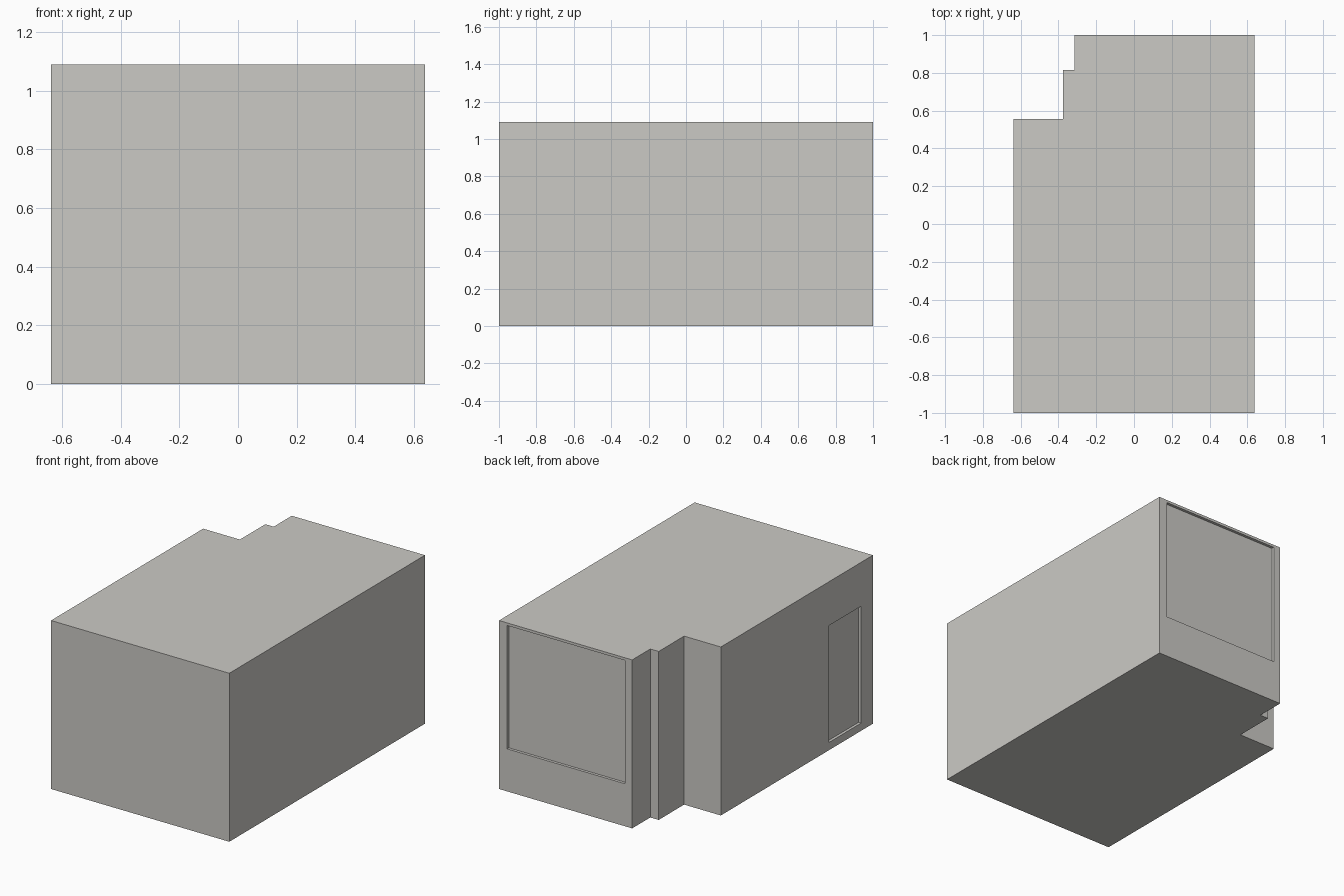
import bpy, bmesh
from mathutils import Vector

if "Cube" in bpy.data.objects:
    bpy.data.objects.remove(bpy.data.objects["Cube"])

HEIGHT = 1.09
WALL = 0.03      # wall thickness
SLAB = 0.004     # thin floor and ceiling
RECESS = 0.018   # how far the window and door sit back

plaster = bpy.data.materials.new("warm_grey_plaster")
plaster.diffuse_color = (0.60, 0.59, 0.56, 1)
plaster.use_nodes = True
plaster.node_tree.nodes["Principled BSDF"].inputs["Base Color"].default_value = plaster.diffuse_color

# Room footprint, counter-clockwise, with the stepped back left corner
FOOTPRINT = [(-0.638, -1), (0.638, -1), (0.638, 1), (-0.315, 1),
             (-0.315, 0.815), (-0.375, 0.815), (-0.375, 0.555), (-0.638, 0.555)]


def inset(points, d):
    """Move a right-angled outline inwards by d."""
    result = []
    for i, p in enumerate(points):
        p = Vector(p)
        a = (p - Vector(points[i - 1])).normalized()
        b = (Vector(points[(i + 1) % len(points)]) - p).normalized()
        result.append(p + d * Vector((-a.y - b.y, a.x + b.x)))
    return result


def prism(name, points, z0, z1):
    """Extrude an outline from z0 to z1."""
    bm = bmesh.new()
    face = bm.faces.new([bm.verts.new((p[0], p[1], z0)) for p in points])
    new = bmesh.ops.extrude_face_region(bm, geom=[face])["geom"]
    top = [v for v in new if isinstance(v, bmesh.types.BMVert)]
    bmesh.ops.translate(bm, verts=top, vec=(0, 0, z1 - z0))
    bmesh.ops.recalc_face_normals(bm, faces=bm.faces)
    mesh = bpy.data.meshes.new(name)
    bm.to_mesh(mesh)
    bm.free()
    mesh.materials.append(plaster)
    obj = bpy.data.objects.new(name, mesh)
    bpy.context.collection.objects.link(obj)
    return obj


def box(name, x0, x1, y0, y1, z0, z1):
    return prism(name, [(x0, y0), (x1, y0), (x1, y1), (x0, y1)], z0, z1)


def cut(target, cutter):
    """Subtract the cutter and remove it."""
    cutter.hide_render = True
    mod = target.modifiers.new("cut", 'BOOLEAN')
    mod.operation = 'DIFFERENCE'
    mod.solver = 'EXACT'
    mod.object = cutter
    bpy.context.view_layer.objects.active = target
    bpy.ops.object.modifier_apply(modifier=mod.name)
    bpy.data.objects.remove(cutter)


# Hollow room shell
room = prism("room_shell", FOOTPRINT, 0, HEIGHT)
cut(room, prism("interior_cutter", inset(FOOTPRINT, WALL), SLAB, HEIGHT - SLAB))

# Large window in the back wall
WX0, WX1, WZ0, WZ1 = -0.265, 0.58, 0.275, 1.073
cut(room, box("window_cutter", WX0, WX1, 1 - WALL - 0.01, 1.02, WZ0, WZ1))
box("window_pane", WX0, WX1, 1 - RECESS - 0.008, 1 - RECESS, WZ0, WZ1)

# Door in the left wall
DY0, DY1, DZ0, DZ1 = -0.88, -0.55, 0.05, 0.806
cut(room, box("door_cutter", -0.66, -0.638 + WALL + 0.01, DY0, DY1, DZ0, DZ1))
box("door_panel", -0.638 + RECESS, -0.638 + RECESS + 0.008, DY0, DY1, DZ0, DZ1)
